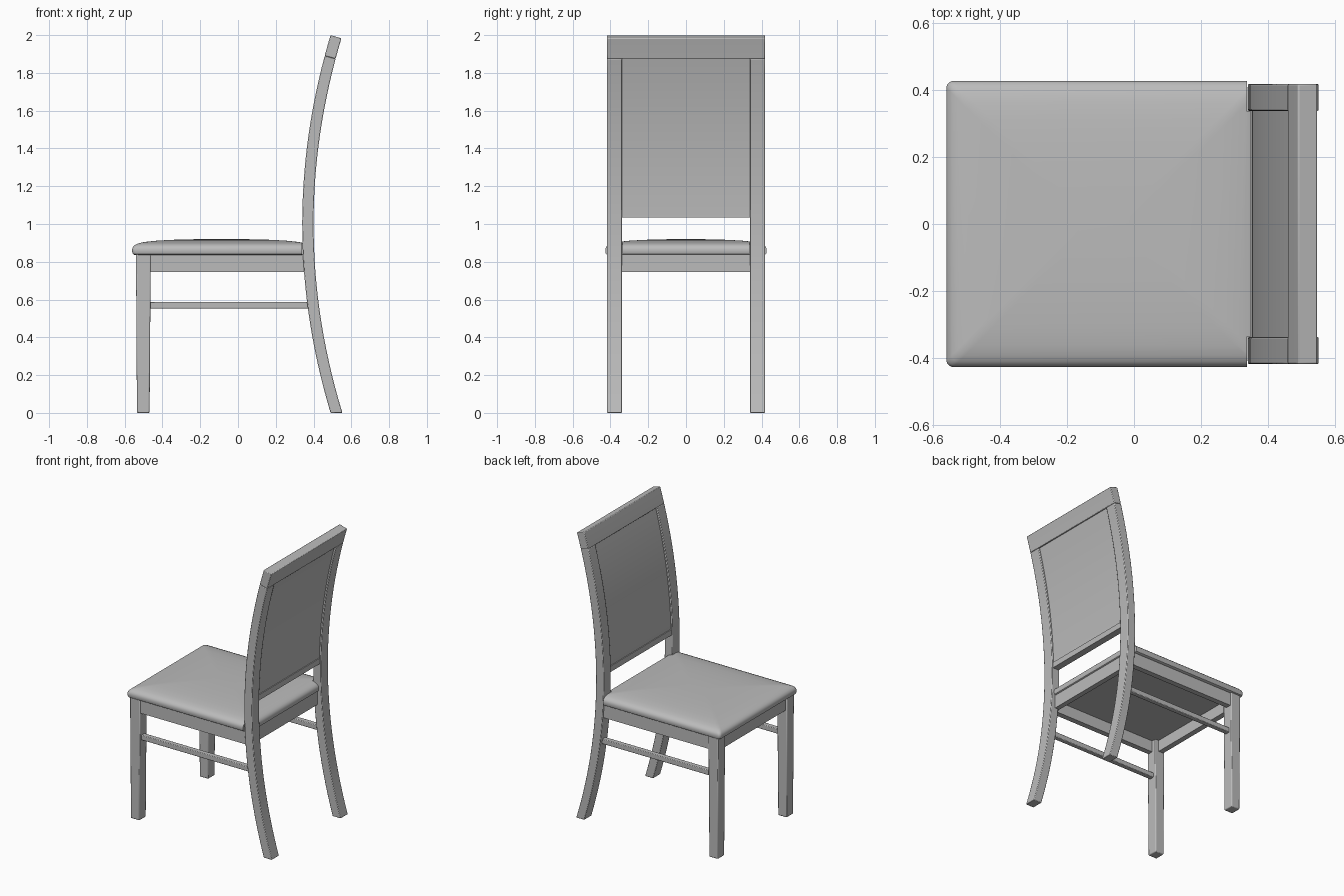
import bpy, bmesh, math
from mathutils import Vector

if "Cube" in bpy.data.objects:
    bpy.data.objects.remove(bpy.data.objects["Cube"], do_unlink=True)

GREY = (0.5, 0.5, 0.5, 1)
mat = bpy.data.materials.new("plain grey")
mat.use_nodes = True
mat.diffuse_color = GREY
mat.node_tree.nodes["Principled BSDF"].inputs["Base Color"].default_value = GREY

OUT, INN = 0.418, 0.338     # outer and inner sides of the legs
THICK = 0.06                # depth of the curved back frame


def loft(name, rings, bevel=0.0):
    """Skin a list of equal-length point rings and cap both ends."""
    bm = bmesh.new()
    loops = [[bm.verts.new(p) for p in ring] for ring in rings]
    n = len(loops[0])
    for a, b in zip(loops, loops[1:]):
        for i in range(n):
            j = (i + 1) % n
            bm.faces.new((a[i], a[j], b[j], b[i]))
    bm.faces.new(loops[0][::-1])
    bm.faces.new(loops[-1])
    bmesh.ops.recalc_face_normals(bm, faces=bm.faces)
    mesh = bpy.data.meshes.new(name)
    bm.to_mesh(mesh)
    bm.free()
    ob = bpy.data.objects.new(name, mesh)
    bpy.context.collection.objects.link(ob)
    mesh.materials.append(mat)
    bpy.ops.object.select_all(action="DESELECT")
    ob.select_set(True)
    bpy.context.view_layer.objects.active = ob
    bpy.ops.object.shade_smooth_by_angle(angle=math.radians(35))
    if bevel:
        mod = ob.modifiers.new("edges", "BEVEL")
        mod.width, mod.segments = bevel, 2
        mod.limit_method, mod.angle_limit = "ANGLE", math.radians(50)
    return ob


def rect(x0, x1, y0, y1, z):
    return [(x0, y0, z), (x1, y0, z), (x1, y1, z), (x0, y1, z)]


def box(name, x0, x1, y0, y1, z0, z1, bevel=0.0):
    return loft(name, [rect(x0, x1, y0, y1, z0), rect(x0, x1, y0, y1, z1)], bevel)


def sweep_point(z, depth):
    """Point on the bowed back, at a depth behind its front surface."""
    t = z - 1
    slope = 0.3 * t
    x = 0.34 + 0.15 * t * t
    k = math.sqrt(1 + slope * slope)
    if t < 0:
        return x + depth * k, z
    return x + depth / k, z - depth * slope / k


def curved(name, z0, z1, y0, y1, d0=0.0, d1=THICK, steps=16, bevel=0.0):
    rings = []
    for i in range(steps + 1):
        z = z0 + (z1 - z0) * i / steps
        (xf, zf), (xb, zb) = sweep_point(z, d0), sweep_point(z, d1)
        rings.append([(xf, y0, zf), (xb, y0, zb), (xb, y1, zb), (xf, y1, zf)])
    return loft(name, rings, bevel)


def rounded_ring(x0, x1, y0, y1, z, r=0.02, n=5):
    ring = []
    corners = [(x1 - r, y1 - r), (x0 + r, y1 - r), (x0 + r, y0 + r), (x1 - r, y0 + r)]
    for q, (cx, cy) in enumerate(corners):
        for i in range(n + 1):
            a = math.pi / 2 * (q + i / n)
            ring.append((cx + r * math.cos(a), cy + r * math.sin(a), z))
    return ring


# Legs, side aprons and side stretchers
for side, s in (("right", -1), ("left", 1)):
    y0, y1 = sorted((s * INN, s * OUT))
    curved(side + "_back_leg", 0, 1.89, y0, y1, steps=28, bevel=0.004)
    loft(side + "_front_leg", [rect(-0.535, -0.468, y0 + 0.003, y1 - 0.003, 0),
                               rect(-0.54, -0.462, y0, y1, 0.84)], 0.006)
    a0, a1 = sorted((s * 0.37, s * 0.408))
    box(side + "_apron", -0.48, 0.36, a0, a1, 0.745, 0.84)
    b0, b1 = sorted((s * 0.36, s * 0.395))
    box(side + "_stretcher", -0.48, 0.39, b0, b1, 0.553, 0.588, 0.004)

# Front and back aprons, seat board
box("front_apron", -0.528, -0.49, -0.35, 0.35, 0.745, 0.84)
box("back_apron", 0.34, 0.375, -0.35, 0.35, 0.745, 0.84)
box("seat_board", -0.5, 0.35, -0.38, 0.38, 0.825, 0.84)

# Back frame and panel
curved("top_rail", 1.89, 2.0, -OUT, OUT, steps=4, bevel=0.004)
curved("lower_rail", 1.035, 1.075, -INN, INN, 0.006, 0.054, steps=2)
curved("back_panel", 1.07, 1.895, -INN, INN, 0.012, 0.048)

# Padded seat, notched around the back legs
profile = [(0.012, 0.836), (0.003, 0.842), (0, 0.852), (0, 0.868), (0.005, 0.88),
           (0.016, 0.89), (0.035, 0.898), (0.065, 0.905), (0.12, 0.911),
           (0.2, 0.916), (0.3, 0.919), (0.39, 0.92)]
seat = loft("seat_cushion", [rounded_ring(-0.56 + i, 0.385 - i, -0.427 + i, 0.427 - i, z)
                             for i, z in profile])
for s in (-1, 1):
    y0, y1 = sorted((s * (INN - 0.002), s * 0.5))
    cutter = box("notch_cutter", 0.338, 0.5, y0, y1, 0.7, 1.0)
    cutter.hide_render = True
    mod = seat.modifiers.new("notch", "BOOLEAN")
    mod.operation, mod.solver, mod.object = "DIFFERENCE", "EXACT", cutter
    bpy.context.view_layer.objects.active = seat
    bpy.ops.object.modifier_apply(modifier=mod.name)
    bpy.data.objects.remove(cutter, do_unlink=True)
bpy.ops.object.select_all(action="DESELECT")
seat.select_set(True)
bpy.ops.object.shade_smooth_by_angle(angle=math.radians(35))
